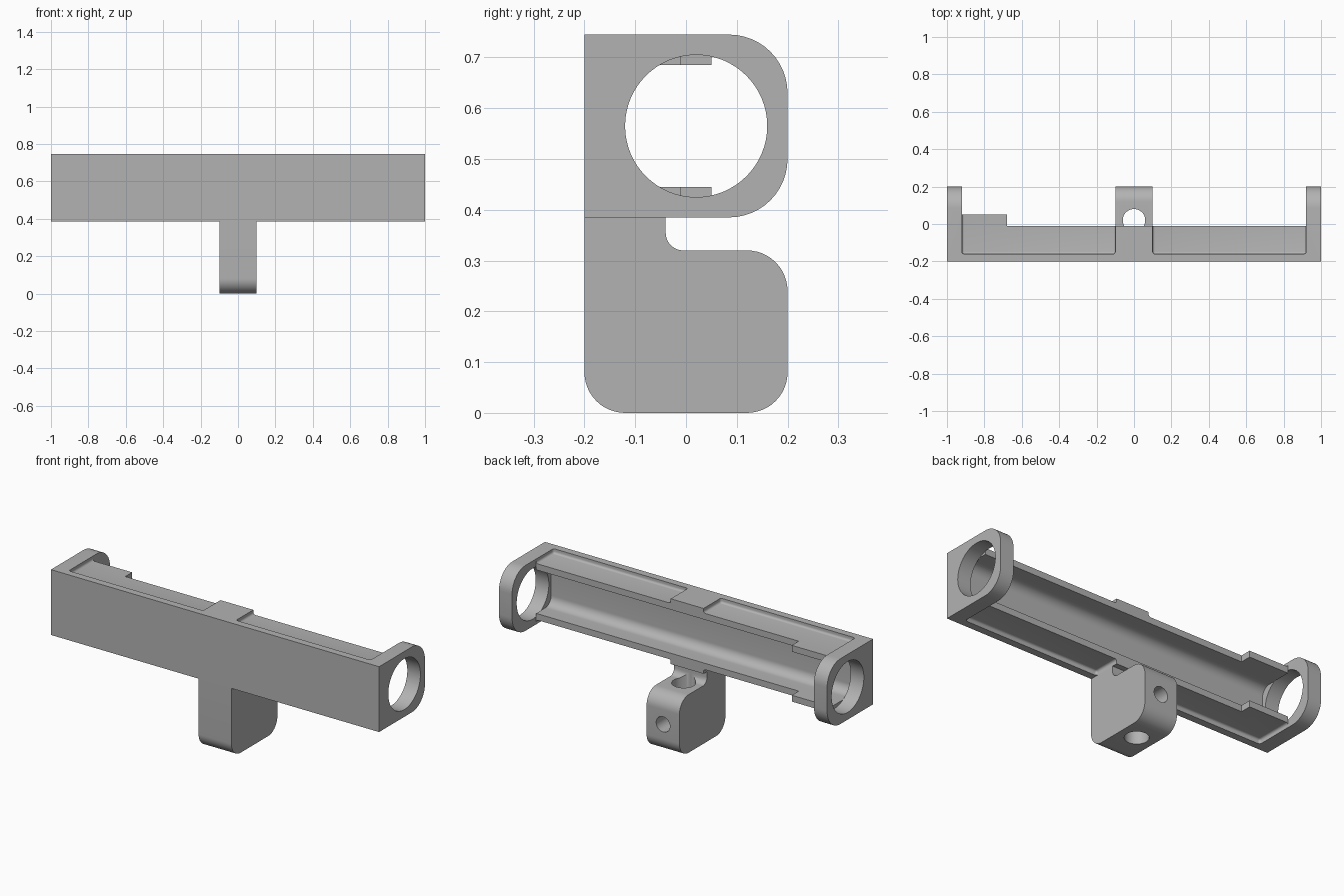
import bpy, bmesh, math
from mathutils import Vector, Matrix

if "Cube" in bpy.data.objects:
    bpy.data.objects.remove(bpy.data.objects["Cube"])

grey = bpy.data.materials.new("plain_grey")
grey.use_nodes = True
colour = (0.45, 0.45, 0.45, 1)
grey.diffuse_color = colour
grey.node_tree.nodes["Principled BSDF"].inputs["Base Color"].default_value = colour


def finish(name, bm):
    bmesh.ops.recalc_face_normals(bm, faces=bm.faces)
    mesh = bpy.data.meshes.new(name)
    bm.to_mesh(mesh)
    bm.free()
    mesh.materials.append(grey)
    obj = bpy.data.objects.new(name, mesh)
    bpy.context.collection.objects.link(obj)
    return obj


def rounded(corners, steps=12):
    """Fillet the square corners (y, z, radius) of an outline."""
    out = []
    for i, (y, z, r) in enumerate(corners):
        p = Vector((y, z))
        if r == 0:
            out.append(p)
            continue
        u = (Vector(corners[i - 1][:2]) - p).normalized()
        v = (Vector(corners[(i + 1) % len(corners)][:2]) - p).normalized()
        c = p + r * (u + v)
        for k in range(steps + 1):
            a = math.pi / 2 * k / steps
            out.append(c - r * (v * math.cos(a) + u * math.sin(a)))
    return out


def prism(name, corners, x0, x1):
    """Extrude a side outline along x."""
    bm = bmesh.new()
    face = bm.faces.new([bm.verts.new((x0, p.x, p.y)) for p in rounded(corners)])
    ext = bmesh.ops.extrude_face_region(bm, geom=[face])
    verts = [g for g in ext["geom"] if isinstance(g, bmesh.types.BMVert)]
    bmesh.ops.translate(bm, verts=verts, vec=(x1 - x0, 0, 0))
    return finish(name, bm)


def box(name, lo, hi, bevel=0):
    bm = bmesh.new()
    bmesh.ops.create_cube(bm, size=1)
    for v in bm.verts:
        v.co = [lo[i] if v.co[i] < 0 else hi[i] for i in range(3)]
    if bevel:
        bmesh.ops.bevel(bm, geom=bm.edges[:], offset=bevel, segments=4,
                        profile=0.5, affect='EDGES')
    return finish(name, bm)


def rod(name, centre, radius, length, axis):
    bm = bmesh.new()
    turn = {"x": Matrix.Rotation(math.pi / 2, 4, 'Y'),
            "y": Matrix.Rotation(math.pi / 2, 4, 'X'), "z": Matrix()}[axis]
    bmesh.ops.create_cone(bm, cap_ends=True, segments=64, radius1=radius,
                          radius2=radius, depth=length,
                          matrix=Matrix.Translation(centre) @ turn)
    return finish(name, bm)


def cut(obj, cutters):
    for c in cutters:
        c.hide_render = True
        mod = obj.modifiers.new(c.name, 'BOOLEAN')
        mod.operation, mod.solver, mod.object = 'DIFFERENCE', 'EXACT', c
    graph = bpy.context.evaluated_depsgraph_get()
    mesh = bpy.data.meshes.new_from_object(obj.evaluated_get(graph))
    obj.modifiers.clear()
    obj.data = mesh
    for c in cutters:
        bpy.data.objects.remove(c)


def smooth(obj):
    bpy.ops.object.select_all(action='DESELECT')
    obj.select_set(True)
    bpy.context.view_layer.objects.active = obj
    bpy.ops.object.shade_smooth_by_angle(angle=math.radians(30))


BOTTOM, TOP, MID = 0.385, 0.745, 0.565
INNER, LIP, DEPTH = 0.92, -0.01, 0.025

# Housing: long bar with rounded rear corners
housing = prism("housing", [(-0.2, BOTTOM, 0), (0.2, BOTTOM, 0.115),
                            (0.2, TOP, 0.115), (-0.2, TOP, 0)], -1, 1)
cutters = [
    # Open rear, leaving two short tabs beside the right end plate
    box("rear_cut", (-0.68, LIP, 0.3), (INNER, 0.4, 0.9)),
    box("tab_cut", (-INNER, 0.05, 0.3), (-0.6, 0.4, 0.9)),
    # Channel with filleted front corners
    prism("channel_cut", [(-0.14, MID - 0.12, 0.05), (0.4, MID - 0.12, 0),
                          (0.4, MID + 0.12, 0), (-0.14, MID + 0.12, 0.05)],
          -INNER, INNER),
]
# Round openings in the end plates
for side in (-1, 1):
    cutters.append(rod("opening_cut", (side * 0.96, 0.02, MID), 0.14, 0.0802, "x"))
# Shallow pockets on top and underneath
for x0, x1 in ((-INNER, -0.1), (0.1, INNER)):
    for z0, z1 in ((TOP - DEPTH, 0.9), (0.2, BOTTOM + DEPTH)):
        cutters.append(box("pocket_cut", (x0, -0.16, z0), (x1, 0.4, z1), 0.012))
cut(housing, cutters)
smooth(housing)

# Mounting block with a neck joining it to the housing
block = prism("mount_block", [(-0.2, 0, 0.08), (0.2, 0, 0.08), (0.2, 0.32, 0.08),
                              (-0.04, 0.32, 0.035), (-0.04, BOTTOM, 0),
                              (-0.2, BOTTOM, 0)], -0.1, 0.1)
cut(block, [rod("upright_hole", (0, 0.02, 0.15), 0.06, 0.44, "z"),
            rod("rear_hole", (0, 0.16, 0.16), 0.042, 0.28, "y")])
smooth(block)
